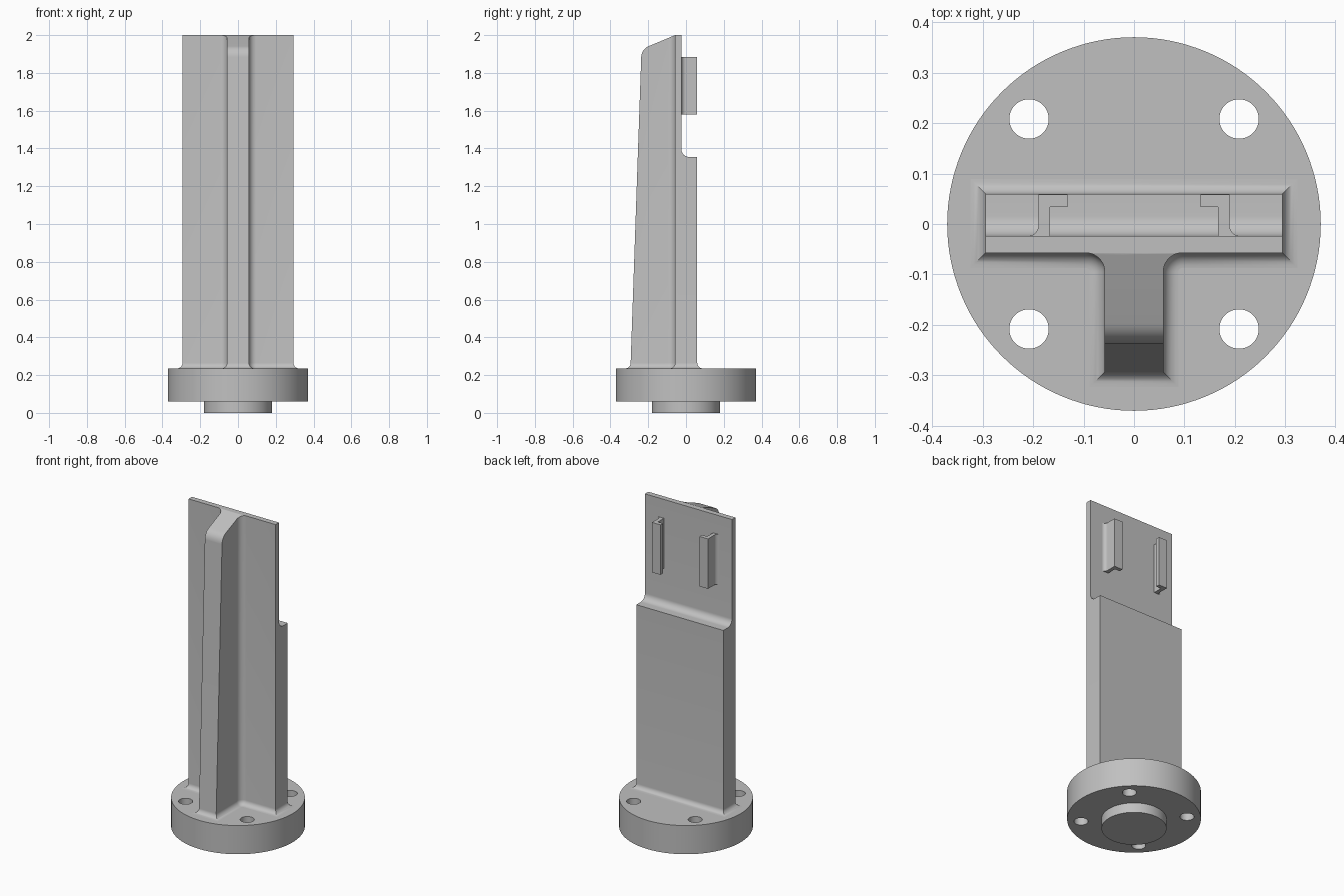
import bpy, bmesh, math

if "Cube" in bpy.data.objects:
    bpy.data.objects.remove(bpy.data.objects["Cube"])

grey = bpy.data.materials.new("plain_grey")
grey.diffuse_color = (0.53, 0.53, 0.53, 1)
grey.use_nodes = True
grey.node_tree.nodes["Principled BSDF"].inputs["Base Color"].default_value = grey.diffuse_color


def finish(name, bm):
    bmesh.ops.recalc_face_normals(bm, faces=bm.faces[:])
    me = bpy.data.meshes.new(name)
    bm.to_mesh(me)
    bm.free()
    me.materials.append(grey)
    ob = bpy.data.objects.new(name, me)
    bpy.context.collection.objects.link(ob)
    return ob


def loft(name, loops):
    """Skin a stack of equal-length point loops and cap both ends."""
    bm = bmesh.new()
    rings = [[bm.verts.new(p) for p in lp] for lp in loops]
    n = len(rings[0])
    for a, b in zip(rings, rings[1:]):
        for i in range(n):
            j = (i + 1) % n
            bm.faces.new((a[i], a[j], b[j], b[i]))
    bm.faces.new(rings[0][::-1])
    bm.faces.new(rings[-1])
    return finish(name, bm)


def disc(name, r, z0, z1, x=0, y=0, n=128):
    ring = [(x + r * math.cos(2 * math.pi * i / n), y + r * math.sin(2 * math.pi * i / n))
            for i in range(n)]
    return loft(name, [[(px, py, z) for px, py in ring] for z in (z0, z1)])


def arc(cx, cy, r, a0, a1, n=10):
    return [(cx + r * math.cos(math.radians(a0 + (a1 - a0) * i / n)),
             cy + r * math.sin(math.radians(a0 + (a1 - a0) * i / n))) for i in range(n + 1)]


def smooth(ob):
    bpy.ops.object.select_all(action='DESELECT')
    ob.select_set(True)
    bpy.context.view_layer.objects.active = ob
    bpy.ops.object.shade_smooth_by_angle(angle=math.radians(30))


def cut(ob, cutters):
    bpy.context.view_layer.objects.active = ob
    for c in cutters:
        m = ob.modifiers.new("cut", 'BOOLEAN')
        m.operation, m.solver, m.object = 'DIFFERENCE', 'EXACT', c
        bpy.ops.object.modifier_apply(modifier=m.name)
        bpy.data.objects.remove(c)


# Round flange with four bolt holes, and the locating spigot below
flange = disc("flange", 0.37, 0.06, 0.235)
cut(flange, [disc("hole_cutter", 0.039, 0, 0.4, sx * 0.208, sy * 0.208, 48)
             for sx in (-1, 1) for sy in (-1, 1)])
smooth(flange)
smooth(disc("spigot", 0.18, 0.0, 0.065))

# T-shaped column: plate plus tapering front rib, flared at the foot
HX, YB, YF, RX, R, FOOT = 0.294, 0.0595, -0.057, 0.058, 0.038, 0.03


def tee(z, d):
    front = -0.293 + 0.06 * max(0, z - 0.265) / 1.735
    right = [(HX + d, YB + d), (HX + d, YF - d)]
    right += arc(RX + R, YF - R, R - d, 90, 180)
    right += [(RX + d, front - d)]
    return [(x, y, z) for x, y in right + [(-x, y) for x, y in right[::-1]]]


loops = [tee(0.22, FOOT)]
for i in range(9):
    a = math.pi / 2 * i / 8
    loops.append(tee(0.235 + FOOT * (1 - math.cos(a)), FOOT * (1 - math.sin(a))))
loops = [tee(0.22, FOOT)] + [tee(0.235 + FOOT * (1 - math.cos(math.pi / 2 * i / 8)),
                                 FOOT * (1 - math.sin(math.pi / 2 * i / 8))) for i in range(9)]
loops.append(tee(2.0, 0))
column = loft("column", loops)


def side_cutter(name, prof):
    return loft(name, [[(x, y, z) for y, z in prof] for x in (-0.5, 0.5)])


# Recess in the upper back of the plate, with a filleted step
back = [(0.2, 1.355)] + arc(0.016, 1.395, 0.04, 270, 180) + [(-0.024, 2.1), (0.2, 2.1)]
# Sloping, rounded top of the rib
p0, p1, p2 = (-0.2374, 1.88), (-0.2355, 1.926), (-0.196, 1.942)
curve = [tuple((1 - t) ** 2 * a + 2 * t * (1 - t) * b + t * t * c for a, b, c in zip(p0, p1, p2))
         for t in [i / 10 for i in range(11)]]
top = [(-0.5, 1.87)] + curve + [(-0.0575, 2.0), (-0.0575, 2.1), (-0.5, 2.1)]
cut(column, [side_cutter("back_cutter", back), side_cutter("top_cutter", top)])
smooth(column)

# Pair of facing hook rails on the back of the plate
for side, s in (("left", -1), ("right", 1)):
    prof = [(0.166, -0.03), (0.166, 0.034), (0.132, 0.034), (0.132, 0.058), (0.189, 0.058)]
    prof += arc(0.211, -0.002, 0.022, 180, 270) + [(0.211, -0.03)]
    smooth(loft(side + "_hook_rail", [[(s * x, y, z) for x, y in prof] for z in (1.58, 1.885)]))
